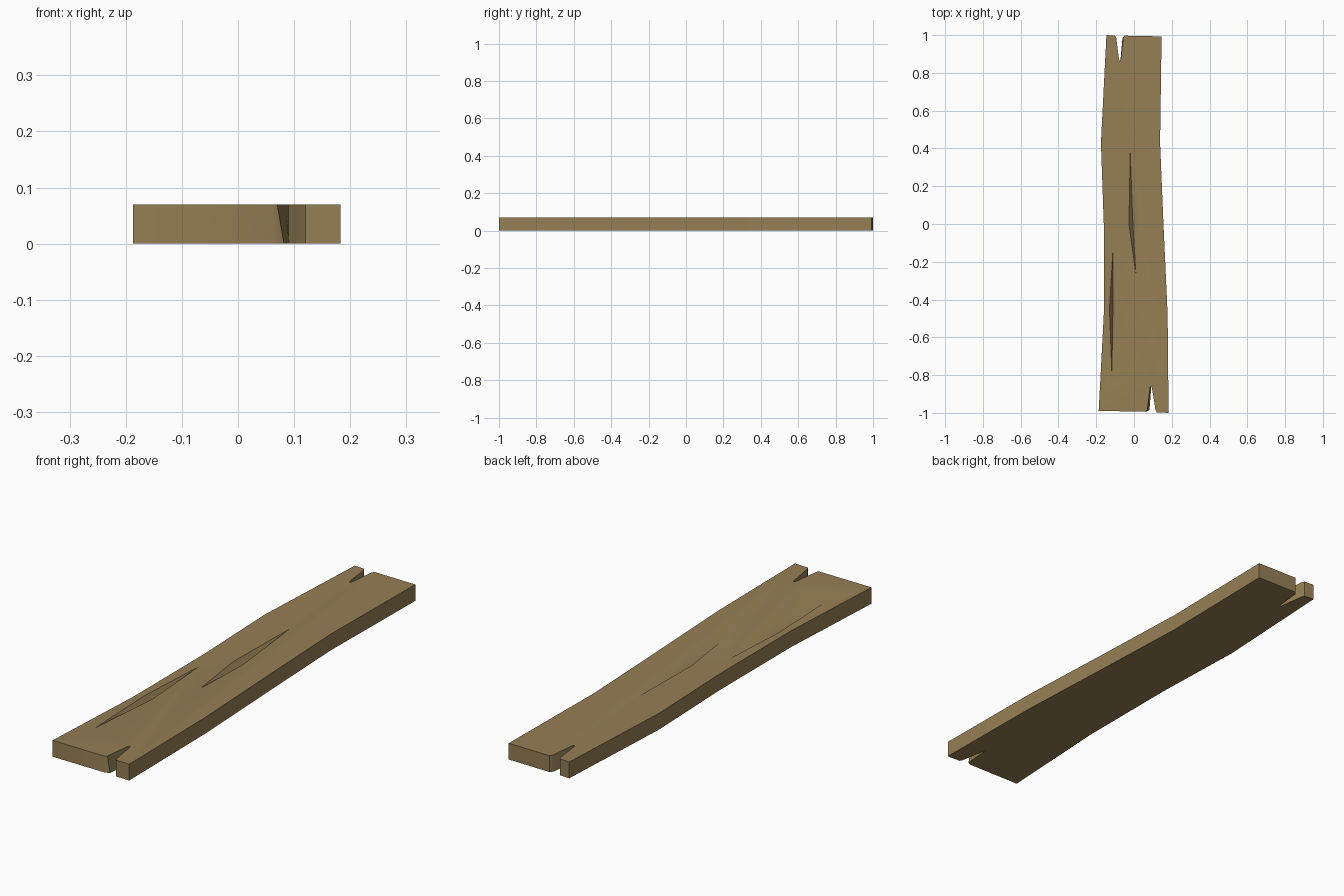
import bpy, bmesh

if "Cube" in bpy.data.objects:
    bpy.data.objects.remove(bpy.data.objects["Cube"])

H = 0.07

def material(name, col):
    m = bpy.data.materials.new(name)
    m.diffuse_color = col
    m.use_nodes = True
    m.node_tree.nodes["Principled BSDF"].inputs["Base Color"].default_value = m.diffuse_color
    return m

wood = material("wood", (0.30, 0.21, 0.09, 1))

def make(name, build):
    bm = bmesh.new()
    build(bm)
    bmesh.ops.recalc_face_normals(bm, faces=bm.faces)
    me = bpy.data.meshes.new(name)
    bm.to_mesh(me)
    bm.free()
    ob = bpy.data.objects.new(name, me)
    bpy.context.collection.objects.link(ob)
    me.materials.append(wood)
    return ob

# Plank outline with a split in each end: x, y, and x shift of the lower edge
outline = [(-.187, -.99, 0), (.06, -.993, .005), (.07, -.985, .012), (.085, -.868, .006), (.09, -.858, 0),
           (.095, -.868, 0), (.114, -.985, 0), (.12, -.997, 0), (.183, -1, 0),
           (.178, -.48, 0), (.156, 0, 0), (.138, .43, 0), (.146, .993, 0),
           (-.05, .997, 0), (-.057, .985, -.004), (-.069, .875, -.002), (-.075, .862, 0),
           (-.08, .875, 0), (-.094, .985, 0), (-.1, .997, 0), (-.146, 1, 0),
           (-.175, .43, 0), (-.16, 0, 0), (-.16, -.48, 0)]

def plank_mesh(bm):
    top = [bm.verts.new((x, y, H)) for x, y, s in outline]
    low = [bm.verts.new((x + s, y, 0)) for x, y, s in outline]
    bm.faces.new(top)
    bm.faces.new(low[::-1])
    n = len(top)
    for i in range(n):
        j = (i + 1) % n
        bm.faces.new((top[i], low[i], low[j], top[j]))

plank = make("plank", plank_mesh)

# Tapered V-shaped cracks carved into the upper face
def carve(name, rim, deep, depth):
    def build(bm):
        ring = [bm.verts.new((x, y, H)) for x, y in rim]
        for z in (H - depth, H + depth):
            apex = bm.verts.new((*deep, z))
            for i in range(4):
                bm.faces.new((ring[i], ring[(i + 1) % 4], apex))
    cutter = make(name, build)
    cutter.hide_render = True
    mod = plank.modifiers.new(name, 'BOOLEAN')
    mod.operation = 'DIFFERENCE'
    mod.solver = 'EXACT'
    mod.object = cutter
    bpy.context.view_layer.objects.active = plank
    bpy.ops.object.modifier_apply(modifier=name)
    bpy.data.objects.remove(cutter)

carve("centre_crack", [(-.02, .38), (-.027, 0), (.01, -.265), (.02, 0)], (-.006, 0), .025)
carve("side_crack", [(-.11, -.11), (-.13, -.45), (-.117, -.80), (-.087, -.45)], (-.112, -.45), .025)

# Crisp plank edges, softened split corners
bpy.ops.object.select_all(action='DESELECT')
plank.select_set(True)
bpy.context.view_layer.objects.active = plank
bpy.ops.object.shade_smooth_by_angle(angle=0.87)
